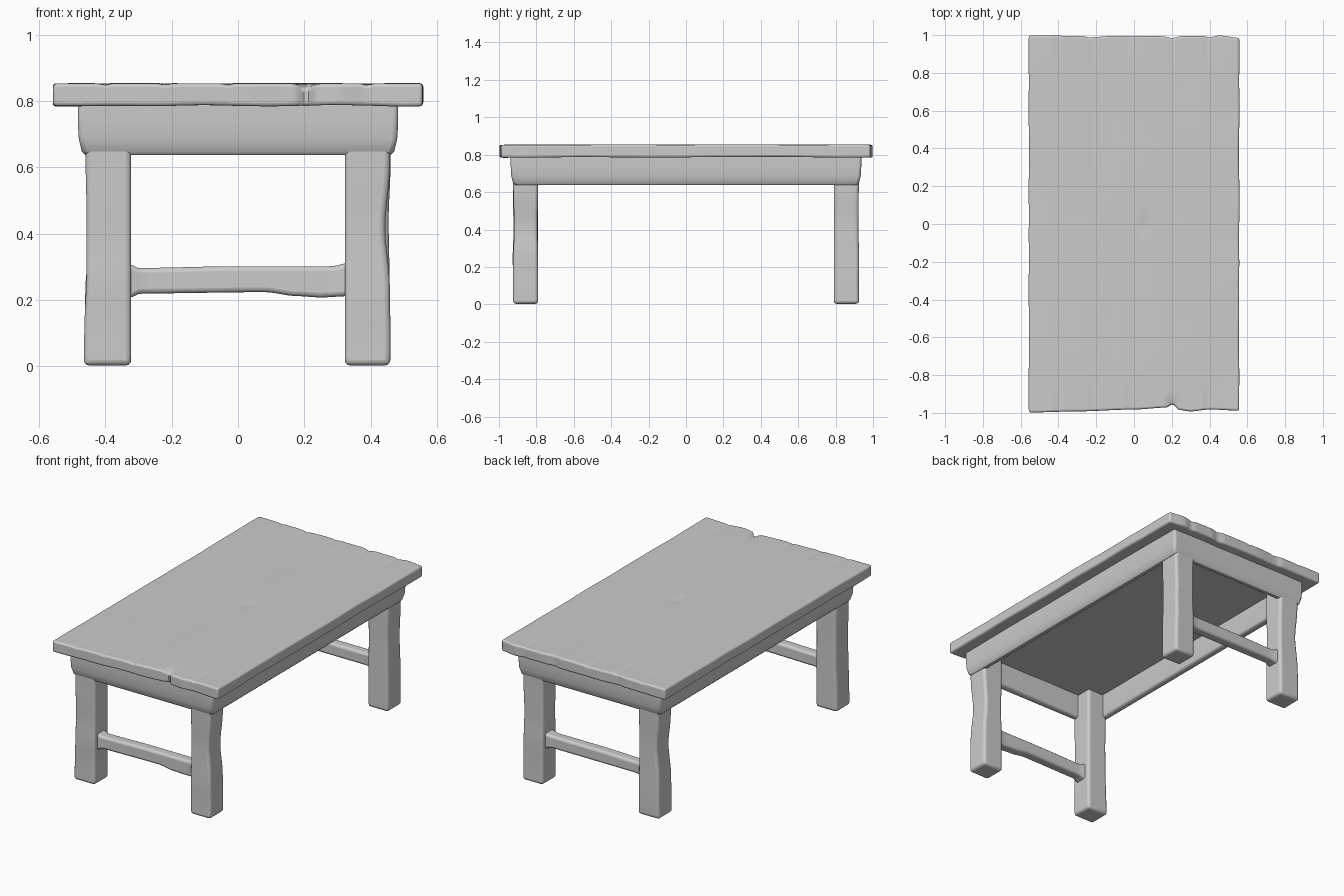
import bpy, bmesh, math
from mathutils import noise, Vector

if "Cube" in bpy.data.objects:
    bpy.data.objects.remove(bpy.data.objects["Cube"])


def finish(name, bm, bevel):
    """Turn a bmesh into a softly worn, smooth shaded object."""
    bmesh.ops.recalc_face_normals(bm, faces=bm.faces)
    me = bpy.data.meshes.new(name)
    bm.to_mesh(me)
    bm.free()
    ob = bpy.data.objects.new(name, me)
    bpy.context.collection.objects.link(ob)
    mod = ob.modifiers.new("worn_edges", 'BEVEL')
    mod.width, mod.segments = bevel, 3
    mod.limit_method, mod.angle_limit = 'ANGLE', math.radians(50)
    bpy.ops.object.select_all(action='DESELECT')
    ob.select_set(True)
    bpy.context.view_layer.objects.active = ob
    bpy.ops.object.shade_smooth_by_angle(angle=math.radians(40))
    return ob


def curve(points, t):
    """Smoothly interpolate (position, value) pairs."""
    if t <= points[0][0]:
        return points[0][1]
    for (a, va), (b, vb) in zip(points, points[1:]):
        if t <= b:
            f = (t - a) / (b - a)
            return va + (vb - va) * f * f * (3 - 2 * f)
    return points[-1][1]


def loft(name, axis, start, end, steps, section, bevel):
    """Rectangular bar along an axis; section(t) gives the two lows and highs."""
    bm = bmesh.new()
    rings = []
    for i in range(steps + 1):
        t = start + (end - start) * i / steps
        a0, a1, b0, b1 = section(t)
        ring = []
        for a, b in ((a0, b0), (a1, b0), (a1, b1), (a0, b1)):
            ring.append(bm.verts.new((t, a, b) if axis == 'X' else (a, b, t)))
        rings.append(ring)
    for r, s in zip(rings, rings[1:]):
        for k in range(4):
            bm.faces.new((r[k], r[(k + 1) % 4], s[(k + 1) % 4], s[k]))
    bm.faces.new(rings[0])
    bm.faces.new(rings[-1])
    return finish(name, bm, bevel)


# Table top: slab with plank seams, uneven ends and a chipped front edge
front_edge = [(-.56, -.998), (-.3, -.992), (.0, -.982), (.17, -.972), (.205, -.955),
              (.24, -.985), (.3, -.992), (.4, -.982), (.56, -.988)]
back_edge = [(-.56, .998), (-.28, .996), (-.24, .988), (-.1, .996), (.15, .994),
             (.2, .985), (.25, .994), (.37, .994), (.4, .988), (.45, .998), (.56, .985)]
seams = (-.4, -.22, -.03, .2, .39)
NX, NY = 84, 90
bm = bmesh.new()
bmesh.ops.create_grid(bm, x_segments=NX, y_segments=NY, size=1)
top_faces = list(bm.faces)
extruded = bmesh.ops.extrude_face_region(bm, geom=top_faces)
upper = {v for v in extruded['geom'] if isinstance(v, bmesh.types.BMVert)}
for v in bm.verts:
    x = v.co.x * .557
    f = (v.co.y + 1) / 2
    y = curve(front_edge, x) * (1 - f) + curve(back_edge, x) * f
    if abs(v.co.x) > .999:
        x += .004 * noise.noise(Vector((v.co.x * 5, y * 4, 0)))
    if v in upper:
        z = .853 + .003 * noise.noise(Vector((x * 4, y * 2, 3)))
        near_end = max(0, (abs(y) - .8) / .2)
        z -= sum(math.exp(-((x - s) / .012) ** 2) for s in seams) * (.001 + .004 * near_end)
        z -= .014 * math.exp(-((x - .205) / .025) ** 2 - ((y + .97) / .04) ** 2)
        z -= .005 * math.exp(-((x - .06) / .03) ** 2 - (y / .05) ** 2)
    else:
        z = .786 + .004 * noise.noise(Vector((x * 5, y * 3, 8)))
    v.co = (x, y, z)
finish("table_top", bm, .01)

# Apron: hollow frame swept around the rectangle, narrowing at the lower edge
profile = [(0, .80), (0, .735), (.003, .685), (.012, .648), (.022, .638),
           (.05, .638), (.054, .655), (.054, .80)]
bm = bmesh.new()
corners = [[bm.verts.new((sx * (.483 - o), sy * (.937 - o), z)) for o, z in profile]
           for sx, sy in ((-1, -1), (1, -1), (1, 1), (-1, 1))]
for c in range(4):
    p, q = corners[c], corners[(c + 1) % 4]
    for k in range(len(profile)):
        j = (k + 1) % len(profile)
        bm.faces.new((p[k], q[k], q[j], p[j]))
finish("apron", bm, .014)

# Legs: square posts reaching the underside of the top, hewn unevenly
wear = {(-1, -1): .003, (1, -1): .014, (-1, 1): .012, (1, 1): .005}
for (sx, sy), w in wear.items():
    def section(z, sx=sx, sy=sy, w=w):
        waist = w * math.exp(-((z - .42) / .12) ** 2)
        foot = .006 * max(0, 1 - z / .3)
        rough = .003 * noise.noise(Vector((sx * 3, sy * 3, z * 6)))
        xs = sorted((sx * .322, sx * (.459 - waist + foot * (sx < 0) + rough)))
        ys = sorted((sy * (.79 + waist * .3), sy * (.925 - waist * .5 - rough)))
        return xs[0], xs[1], ys[0], ys[1]
    name = ("front" if sy < 0 else "back") + ("_left" if sx < 0 else "_right") + "_leg"
    loft(name, 'Z', .003, .795, 30, section, .016)

# Stretchers: end rails that flare where they meet the legs
low_front = [(-.335, .205), (-.29, .22), (.08, .224), (.18, .212), (.25, .208), (.335, .212)]
low_back = [(-.335, .215), (-.29, .226), (.29, .226), (.335, .215)]
high = [(-.335, .312), (-.3, .297), (0, .302), (.28, .302), (.335, .312)]
for name, y, low in (("front_stretcher", -.86, low_front), ("back_stretcher", .86, low_back)):
    def section(x, y=y, low=low):
        flare = .008 * max(0, (abs(x) - .28) / .05)
        return y - .032 - flare, y + .032 + flare, curve(low, x), curve(high, x)
    loft(name, 'X', -.335, .335, 40, section, .014)
